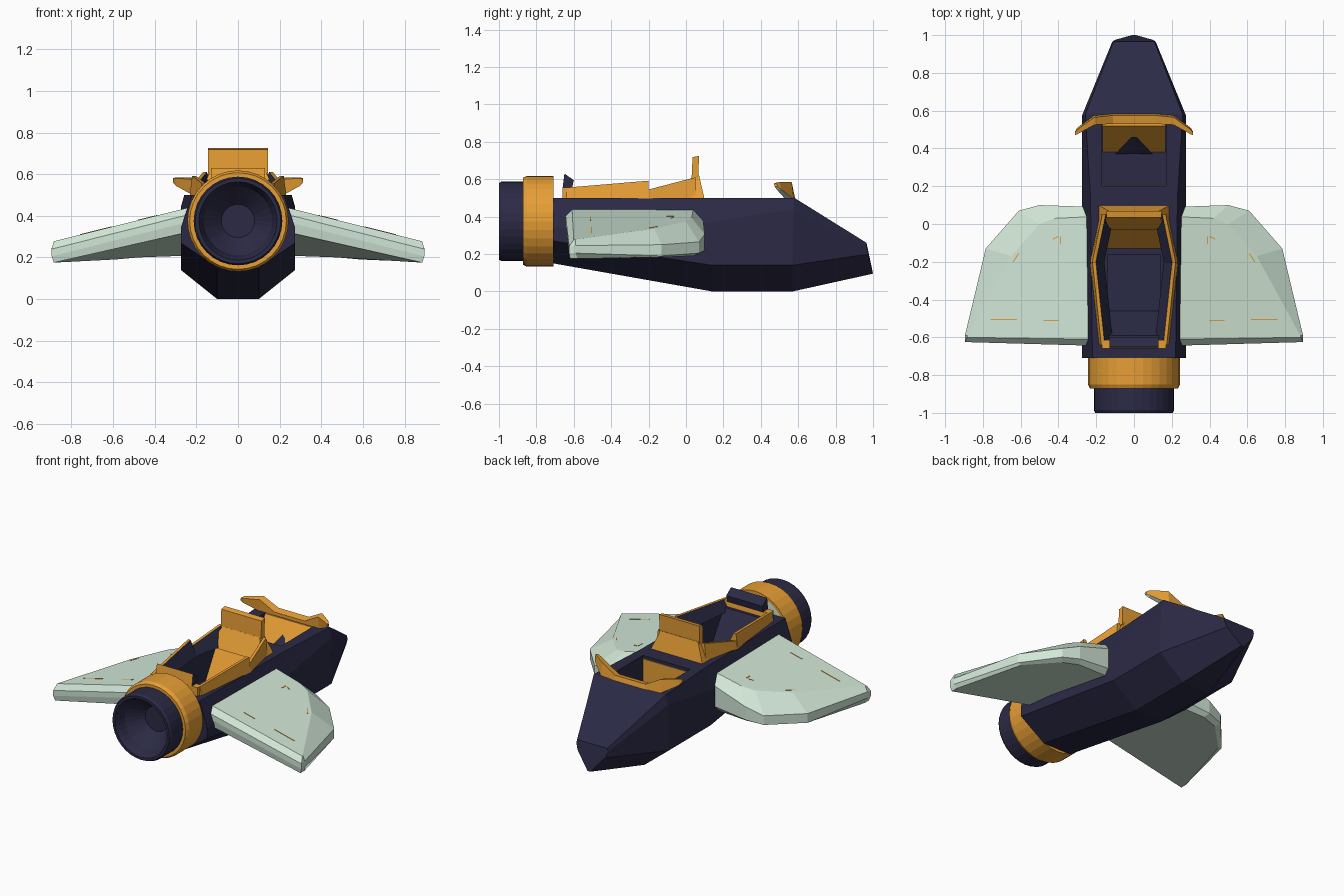
import bpy, bmesh, math

if "Cube" in bpy.data.objects:
    bpy.data.objects.remove(bpy.data.objects["Cube"])


def material(name, rgb):
    m = bpy.data.materials.new(name)
    m.diffuse_color = (*rgb, 1)
    m.use_nodes = True
    m.node_tree.nodes["Principled BSDF"].inputs["Base Color"].default_value = m.diffuse_color
    return m


NAVY = material("navy", (0.024, 0.023, 0.060))
ORANGE = material("orange", (0.80, 0.345, 0.036))
PALE = material("pale green", (0.64, 0.80, 0.68))


def loft(name, rings, mats, rule=None):
    """Skin a list of equal-length point rings, capped at both ends."""
    bm = bmesh.new()
    vs = [[bm.verts.new(p) for p in r] for r in rings]
    n = len(vs[0])
    for a, b in zip(vs, vs[1:]):
        for i in range(n):
            j = (i + 1) % n
            bm.faces.new((a[i], a[j], b[j], b[i]))
    bm.faces.new(vs[0])
    bm.faces.new(vs[-1])
    bmesh.ops.recalc_face_normals(bm, faces=bm.faces)
    bm.normal_update()
    if rule:
        for f in bm.faces:
            f.material_index = rule(f)
    me = bpy.data.meshes.new(name)
    bm.to_mesh(me)
    bm.free()
    for m in mats:
        me.materials.append(m)
    ob = bpy.data.objects.new(name, me)
    bpy.context.collection.objects.link(ob)
    return ob


def prism_x(name, w, profile, mats, rule=None):
    """Extrude a (y, z) profile across x from -w to w."""
    return loft(name, [[(x, y, z) for y, z in profile] for x in (-w, w)], mats, rule)


def circle(r, y, n=32):
    return [(r * math.cos(2 * math.pi * i / n), y, 0.375 + r * math.sin(2 * math.pi * i / n))
            for i in range(n)]


# Fuselage: half sections (x, y, z) from bottom to top, mirrored into rings
halves = [
    [(.10, -.71, .15), (.275, -.71, .27), (.275, -.71, .34), (.22, -.71, .5)],
    [(.10, .14, 0), (.275, .14, .14), (.275, .14, .37), (.23, .14, .5)],
    [(.10, .57, 0), (.275, .57, .14), (.275, .575, .44), (.258, .58, .5)],
    [(.01, 1.0, .095), (.10, .975, .20), (.115, .965, .24), (.108, .965, .26)],
]
rings = [h + [(-x, y, z) for x, y, z in reversed(h)] for h in halves]
body = loft("fuselage", rings, [NAVY])

# Cut the seat pit and the footwell out of the fuselage
for w, y0, y1, floor in ((.16, -.61, .03, .27), (.17, .20, .53, .28)):
    cut = prism_x("pit_cutter", w, [(y0, floor), (y1, floor), (y1, .8), (y0, .8)], [NAVY])
    mod = body.modifiers.new("pit", 'BOOLEAN')
    mod.operation, mod.solver, mod.object = 'DIFFERENCE', 'EXACT', cut
    bpy.context.view_layer.objects.active = body
    bpy.ops.object.modifier_apply(modifier=mod.name)
    bpy.data.objects.remove(cut)

# Footwell: sloping orange panel, orange back wall, navy wedge in the middle
prism_x("footwell_panel", .168, [(.535, .498), (.52, .498), (.38, .285), (.535, .285)], [ORANGE])
prism_x("footwell_back", .168, [(.195, .285), (.205, .285), (.205, .48), (.195, .48)], [ORANGE])
loft("footwell_wedge", [[(-.10, .37, .29), (.10, .37, .29), (0, .37, .32)],
                        [(-.015, .46, .41), (.015, .46, .41), (0, .46, .43)]], [NAVY])

# Seat, leg panel and headrest of the main pit
prism_x("seat", .14, [(-.61, .275), (-.16, .275), (-.16, .33), (-.46, .32), (-.59, .52), (-.61, .52)],
        [NAVY])
prism_x("leg_panel", .155, [(.04, .5), (0, .5), (-.13, .275), (.04, .275)], [ORANGE])
prism_x("headrest_base", .17, [(-.66, .49), (-.66, .555), (-.615, .555), (-.605, .49)], [ORANGE])
prism_x("headrest", .13, [(-.66, .55), (-.65, .63), (-.60, .595), (-.61, .55)],
        [NAVY, ORANGE], lambda f: 1 if f.normal.y < -.9 else 0)

# Windshield and its tapering base
loft("windshield_base", [[(-.19, .10, .49), (.19, .10, .49), (.19, -.03, .49), (-.19, -.03, .49)],
                         [(-.135, .07, .62), (.135, .07, .62), (.135, .03, .61), (-.135, .03, .61)]],
     [ORANGE])
prism_x("windshield", .145, [(.03, .605), (.035, .718), (.07, .725), (.065, .605)], [ORANGE])


# Cockpit rails: orange outside, navy inside
def rail(name, s, ends):
    rings = [[(s * o, y, .498), (s * (o - .012), y, z), (s * (o - .03), y, z),
              (s * (o - .075), y, .498)] for o, y, z in ends]
    loft(name, rings, [ORANGE, NAVY],
         lambda f: 1 if f.normal.x * s < -.4 else 0)


# Flat part of the wing top is one sloping plane
def top_z(x):
    return .44 - .25 * (x - .235)


# Wing outline with upper and lower edge heights
outline = [(.20, .09, .40, .25), (.50, .10, .305, .22), (.61, .07, .265, .205),
           (.785, -.13, .25, .19), (.895, -.59, .245, .205), (.895, -.625, .24, .205),
           (.20, -.645, .415, .38)]
top_in = [(.20, .04), (.42, .03), (.50, 0), (.65, -.17), (.88, -.59), (.885, -.60), (.20, -.61)]
bottom = [(.20, .06, .21), (.48, .07, .20), (.59, .04, .19), (.76, -.13, .183), (.885, -.58, .175),
          (.885, -.62, .175), (.20, -.635, .33)]
dashes = [((.39, -.065), (.39, -.105)), ((.40, -.066), (.43, -.08)), ((.61, -.155), (.64, -.20)),
          ((.62, -.505), (.76, -.505)), ((.40, -.51), (.48, -.51))]

for s, side in ((-1, "left"), (1, "right")):
    rail("rear_rail_" + side, s, [(.185, -.64, .555), (.232, -.20, .592)])
    rail("front_rail_" + side, s, [(.232, -.20, .545), (.18, .05, .61)])
    loft("wing_" + side, [
        [(s * x, y, top_z(x)) for x, y in top_in],
        [(s * x, y, u) for x, y, u, l in outline],
        [(s * x, y, l) for x, y, u, l in outline],
        [(s * x, y, z) for x, y, z in bottom]], [PALE])
    # Thin panel marks on the wing
    for i, ((x0, y0), (x1, y1)) in enumerate(dashes):
        d = math.hypot(x1 - x0, y1 - y0)
        px, py = -(y1 - y0) / d * .003, (x1 - x0) / d * .003
        quad = [(x0 + px, y0 + py), (x1 + px, y1 + py), (x1 - px, y1 - py), (x0 - px, y0 - py)]
        loft(f"wing_mark_{side}_{i}",
             [[(s * x, y, top_z(x) + h) for x, y in quad] for h in (-.003, .002)], [ORANGE])

# Swept deflector ahead of the footwell, pale underneath
fin = [
    (.11, [(.585, .49), (.575, .53), (.53, .52), (.53, .49)]),
    (.21, [(.575, .495), (.565, .585), (.525, .575), (.53, .495)]),
    (.30, [(.51, .545), (.50, .585), (.475, .58), (.485, .545)]),
    (.312, [(.49, .56), (.485, .58), (.47, .575), (.475, .56)]),
]
stations = [(-x, p) for x, p in reversed(fin)] + fin
loft("deflector", [[(x, y, z) for y, z in p] for x, p in stations], [ORANGE, PALE],
     lambda f: 1 if f.normal.z < -.35 else 0)

# Engine: hollow orange collar with a pale front plate, and a hollow navy nozzle
loft("engine_collar", [circle(r, y) for r, y in
     ((.225, -.708), (.243, -.708), (.243, -.85), (.232, -.872), (.20, -.872), (.20, -.75))],
     [ORANGE, PALE], lambda f: 1 if len(f.verts) > 4 and f.normal.y > .5 else 0)
loft("engine_nozzle", [circle(r, y) for r, y in
     ((.19, -.76), (.213, -.87), (.213, -.985), (.205, -1), (.188, -1), (.175, -.97),
      (.165, -.93), (.08, -.84))], [NAVY])
